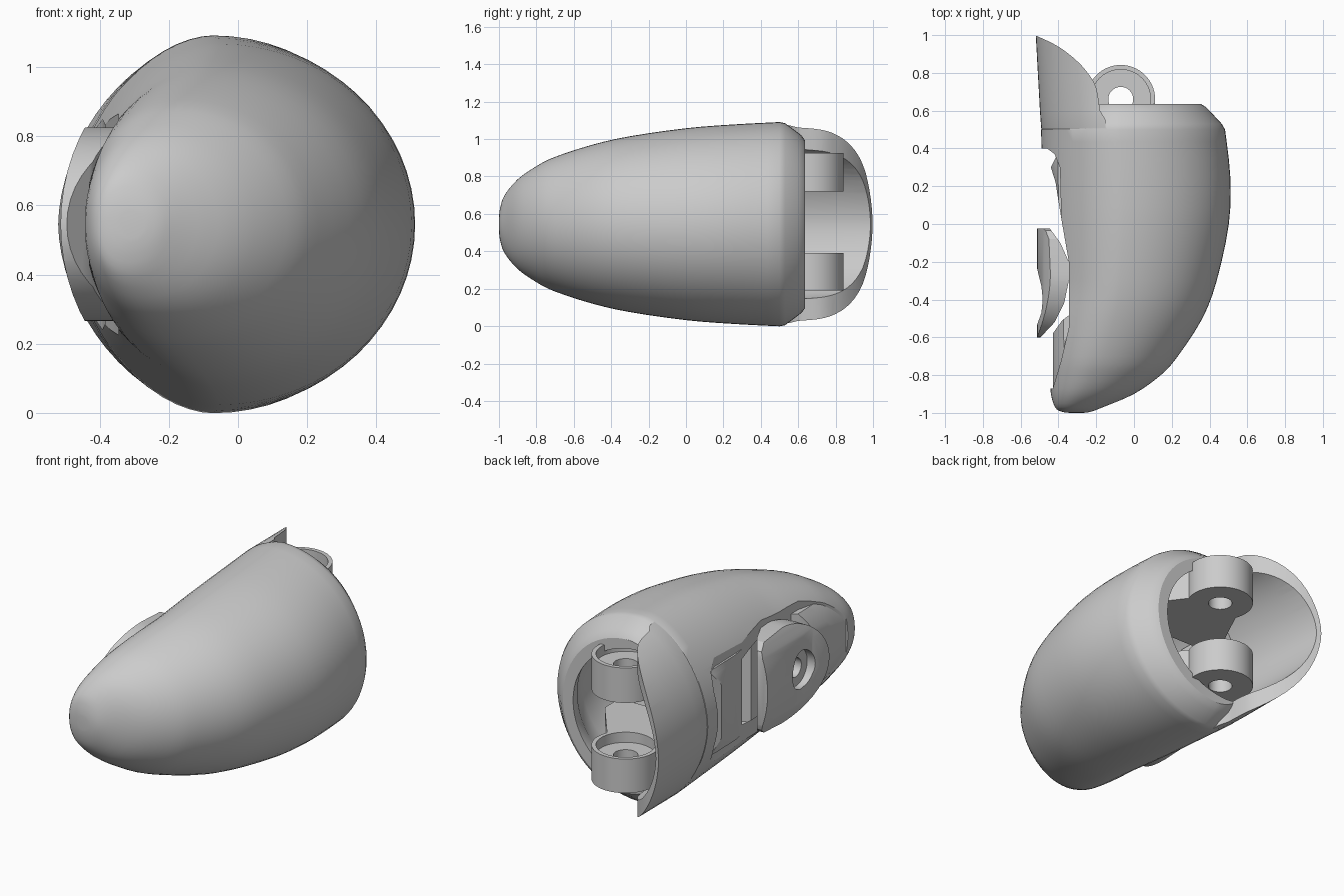
import bpy, bmesh, math
from mathutils import Vector

if "Cube" in bpy.data.objects:
    bpy.data.objects.remove(bpy.data.objects["Cube"])

CZ = 0.545          # centre height
SEG = 64


def make(name, rings):
    """Closed solid from a list of equal-length point rings."""
    bm = bmesh.new()
    vr = [[bm.verts.new(p) for p in r] for r in rings]
    n = len(vr[0])
    for a, b in zip(vr, vr[1:]):
        for i in range(n):
            j = (i + 1) % n
            bm.faces.new((a[i], a[j], b[j], b[i]))
    bm.faces.new(vr[0])
    bm.faces.new(vr[-1])
    bmesh.ops.recalc_face_normals(bm, faces=bm.faces)
    me = bpy.data.meshes.new(name)
    bm.to_mesh(me)
    bm.free()
    ob = bpy.data.objects.new(name, me)
    bpy.context.collection.objects.link(ob)
    return ob


def section(y, xl, xr, h):
    """Rounded cross-section: left side flatter at the back, fuller at the tip."""
    xt = xl + 0.43 * (xr - xl)
    left = 1.8 + 0.45 * min(1, max(0, (-y - .35) / .45))
    pts = []
    for i in range(SEG):
        t = 2 * math.pi * i / SEG
        c, s = math.cos(t), math.sin(t)
        e = 1.0 if c > 0 else 2 / left
        w = xr - xt if c > 0 else xt - xl
        pts.append((xt + w * math.copysign(abs(c) ** e, c), y,
                    CZ + h * math.copysign(abs(s) ** e, s)))
    return pts


def smooth(st, sub=3):
    """Catmull-Rom through the stations, parameterised by index."""
    st = [Vector(s) for s in st]
    out = []
    for i in range(len(st) - 1):
        p0, p1, p2, p3 = st[max(i - 1, 0)], st[i], st[i + 1], st[min(i + 2, len(st) - 1)]
        for k in range(sub):
            t = k / sub
            out.append(0.5 * (2 * p1 + (p2 - p0) * t + (2 * p0 - 5 * p1 + 4 * p2 - p3) * t * t
                              + (3 * p1 - p0 - 3 * p2 + p3) * t ** 3))
    return out + [st[-1]]


def loft(name, st):
    return make(name, [section(*s) for s in st])


def prism(name, pts, lo, hi, axis='Z'):
    """Extrude an xy outline along z, or a yz outline along x."""
    if axis == 'Z':
        return make(name, [[(a, b, v) for a, b in pts] for v in (lo, hi)])
    return make(name, [[(v, a, b) for a, b in pts] for v in (lo, hi)])


def disc(a, b, r, n=40):
    return [(a + r * math.cos(2 * math.pi * i / n), b + r * math.sin(2 * math.pi * i / n))
            for i in range(n)]


def boolean(ob, other, op='DIFFERENCE'):
    m = ob.modifiers.new('cut', 'BOOLEAN')
    m.operation, m.object, m.solver = op, other, 'EXACT'
    bpy.context.view_layer.objects.active = ob
    bpy.ops.object.modifier_apply(modifier=m.name)
    bpy.data.objects.remove(other)


# outer fingertip form
front = smooth([(-1, -.34, -.27, .04), (-.993, -.385, -.225, .09), (-.97, -.418, -.165, .155),
                (-.9, -.44, -.0, .24), (-.8, -.445, .142, .31), (-.7, -.45, .232, .36),
                (-.5, -.455, .362, .425), (-.3, -.46, .438, .47), (0, -.475, .502, .513),
                (.25, -.485, .51, .533), (.5, -.492, .482, .546)])
rear = [(.53, -.47, .465, .54), (.60, -.43, .40, .488), (.62, -.41, .38, .472), (.635, -.40, .355, .45)]
shell = loft('fingertip_shell', front + rear)

# skirt sweeping back on the left side
skirt = loft('skirt', [(.49, -.488, .475, .541), (.51, -.4915, .475, .5435), (.6, -.498, .47, .54),
                       (.8, -.509, .47, .532), (1.02, -.521, .47, .525)])
edge = [(v.x, v.y) for v in smooth([(-.18, .6), (-.2, .72), (-.245, .8), (-.315, .875),
                                    (-.41, .945), (-.525, 1.0)], 4)]
boolean(skirt, prism('trim', [(-.7, .4), (-.15, .4), (-.15, .55)] + edge + [(-.7, 1.0)], -.2, 1.3), 'INTERSECT')
boolean(shell, skirt, 'UNION')

# hollow interior, open at the back
boolean(shell, loft('cavity', smooth([(-.78, -.33, -.0, .12), (-.5, -.39, .26, .32), (-.1, -.43, .39, .41),
                                      (.4, -.455, .40, .43), (.63, -.468, .29, .405), (1.1, -.503, .27, .38)])))

# opening on the pad side
boolean(shell, prism('opening', [(-.7, -.87), (-.43, -.87), (-.385, -.72), (-.345, -.55), (-.345, -.2),
                                 (-.385, .03), (-.392, .3), (-.42, .37), (-.46, .4), (-.7, .4)], -.2, 1.3))

# bed under the pad, trimmed to the outer form
bed = prism('pad_bed', [(-.43, -.88), (-.43, -.58), (-.38, -.51), (-.34, -.48), (-.34, -.12),
                        (-.2, -.05), (-.1, -.3), (-.1, -.72), (-.25, -.85)], CZ - .25, CZ + .25)
boolean(bed, loft('trim', [(y, a + .008, b - .008, h - .008) for y, a, b, h in front]), 'INTERSECT')

# concave block between skirt and pad
block = prism('inner_block', [(-.41, .36), (-.44, .3), (-.415, .22), (-.4, .12), (-.385, .03),
                              (-.32, .03), (-.33, .36)], CZ - .25, CZ + .25)
boolean(block, loft('trim', [(-.1, -.46, .4, .49), (.5, -.47, .4, .51)]), 'INTERSECT')

# pad plate: side profile crossed with a D outline and the round outer form
pad = prism('pad_plate', [(-.53, -.025), (-.445, -.025), (-.39, -.1), (-.345, -.2), (-.345, -.3),
                          (-.37, -.42), (-.42, -.52), (-.495, -.6), (-.53, -.6), (-.512, -.53),
                          (-.49, -.47), (-.483, -.4), (-.49, -.33), (-.512, -.24)], 0, 1.1)
PH = .28
arc = [(-.26 - .34 * math.sin(math.pi * i / 24), CZ + PH * math.cos(math.pi * i / 24)) for i in range(25)]
outline = [(-.02, CZ + PH - .1), (-.035, CZ + PH - .05), (-.08, CZ + PH - .015)] + arc + \
          [(-.08, CZ - PH + .015), (-.035, CZ - PH + .05), (-.02, CZ - PH + .1)]
boolean(pad, prism('trim', outline, -.7, 0, 'X'), 'INTERSECT')
# (both ends lie behind y = -.3 scaling, so a plain elliptic tube is used)
tube = [(-.05 + .463 * math.cos(2 * math.pi * i / SEG), CZ + .53 * math.sin(2 * math.pi * i / SEG))
        for i in range(SEG)]
boolean(pad, make('trim', [[(x, y, z) for x, z in tube] for y in (-.7, .1)]), 'INTERSECT')
boolean(pad, prism('counterbore', disc(-.38, CZ, .11), -.7, -.445, 'X'))
boolean(pad, prism('bolt_hole', disc(-.38, CZ, .055), -.7, -.2, 'X'))

# pair of hinge lugs with pin hole, recessed on top
HX, HY, R = -.07, .66, .182
parts = [shell, bed, block, pad]
for label, lo, hi in (('lower', .19, .39), ('upper', .72, .925)):
    a0 = math.radians(-22)
    tip = [(HX + R * math.cos(a0 + (math.pi - 2 * a0) * i / 32),
            HY + R * math.sin(a0 + (math.pi - 2 * a0) * i / 32)) for i in range(33)]
    lug = prism('hinge_lug_' + label, tip + [(-.36, .34), (-.36, .2), (.29, .2), (.29, .34)], lo, hi)
    boolean(lug, loft('trim', [(y, a + .01, b - .03, h - .02) for y, a, b, h in front[:-1]]
                      + [(.5, -.48, .45, .5), (1, -.48, .45, .5)]), 'INTERSECT')
    boolean(lug, prism('recess', disc(HX, HY, .158), hi - .06, hi + .1))
    boolean(lug, prism('pin_hole', disc(HX, HY, .066), -.1, 1.2))
    parts.append(lug)

# smooth shading with crisp edges
bpy.ops.object.select_all(action='DESELECT')
for ob in parts:
    ob.select_set(True)
bpy.context.view_layer.objects.active = shell
bpy.ops.object.shade_smooth_by_angle(angle=math.radians(30))
